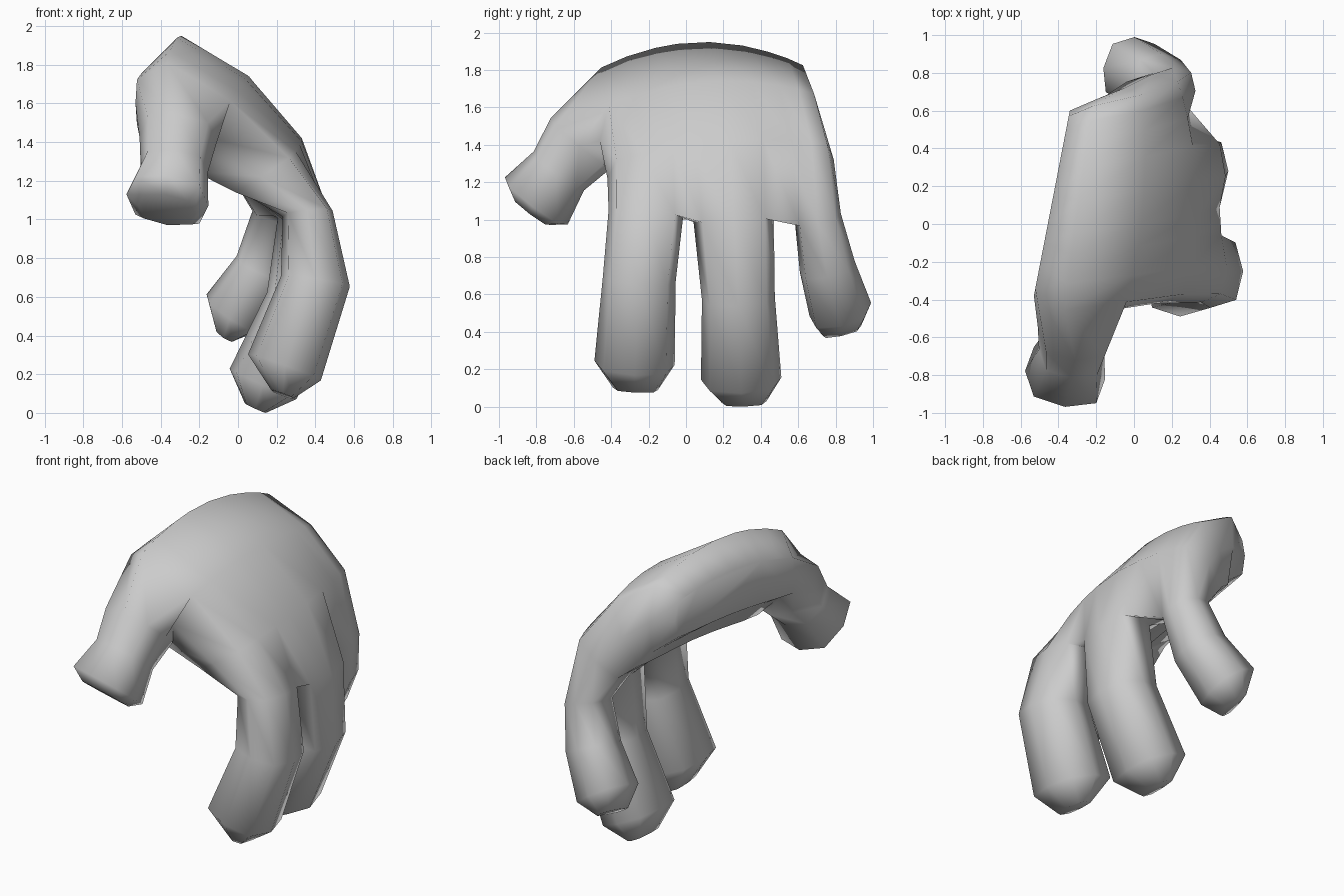
import bpy, bmesh
from math import sin, cos, pi, radians
from mathutils import Vector as V

if "Cube" in bpy.data.objects:
    bpy.data.objects.remove(bpy.data.objects["Cube"])

bm = bmesh.new()


def add_ring(points):
    return [bm.verts.new(p) for p in points]


def bridge(a, b, skip=()):
    n = len(a)
    for i in range(n):
        if i not in skip:
            j = (i + 1) % n
            bm.faces.new((a[i], a[j], b[j], b[i]))


def palm_ring(a, b, angle, half, arch):
    """Arched slab section with three columns above and below each finger."""
    a, b = V(a), V(b)
    n = V((cos(radians(angle)), 0, sin(radians(angle))))
    cols = [.04, .16, .29, .39, .54, .69, .81, .90, .97]
    section = [(0, 0)] + [(t, 1) for t in cols] + [(1, 0)] + [(t, -1) for t in cols[::-1]]
    return add_ring([a.lerp(b, t) + n * (arch * sin(pi * t)
                     + half * s * (.72 + .28 * sin(pi * t) ** .5)) for t, s in section])


def digit(path, side):
    """Eight-sided digit; path rows are x, y, z, half width, half thickness."""
    c, s = .78, .78
    shape = [(-1, 0), (-c, s), (0, 1), (c, s), (1, 0), (c, -s), (0, -1), (-c, -s)]
    pts = [V(p[:3]) for p in path]
    rings = []
    for i, p in enumerate(path):
        t = (pts[min(i + 1, len(pts) - 1)] - pts[max(i - 1, 0)]).normalized()
        if i >= len(pts) - 2:
            t = (pts[-2] - pts[-3]).normalized()
        w = (V(side) - t * t.dot(V(side))).normalized()
        d = t.cross(w)
        rings.append(add_ring([pts[i] + w * (u * p[3]) + d * (v * p[4]) for u, v in shape]))
    for a, b in zip(rings, rings[1:]):
        bridge(a, b)
    bm.faces.new(rings[-1])
    return rings[0]


# Palm, from the blunt wrist end towards the knuckles
palm = [
    palm_ring((-.53, -.38, 1.60), (-.34, .60, 1.62), 90, .14, .05),
    palm_ring((-.36, -.50, 1.58), (-.20, .66, 1.60), 93, .27, .09),
    palm_ring((-.14, -.46, 1.42), (-.05, .72, 1.49), 63, .25, .07),
    palm_ring((.12, -.42, 1.22), (.09, .79, 1.32), 33, .20, .07),
]

# Fingers, rooted at the knuckles
index = digit([
    (.36, -.215, 1.03, .20, .13), (.40, -.25, .68, .195, .18),
    (.24, -.275, .235, .215, .20), (.23, -.27, .095, .12, .06)], (0, 1, 0))
middle = digit([
    (.345, .255, 1.00, .215, .14), (.325, .28, .58, .195, .18),
    (.13, .295, .15, .215, .19), (.09, .31, .025, .12, .06)], (0, 1, 0))
little = digit([
    (.20, .705, 1.01, .125, .13), (.13, .755, .75, .15, .15),
    (-.02, .825, .52, .17, .17), (-.06, .83, .41, .11, .06)], (0, 1, 0))
knuckles = ([index[0]] + index[1:4] + middle[1:4] + little[1:4] + [little[4]]
            + little[5:8] + middle[5:8] + index[5:8])
palm.append(knuckles)

# Palm skin, leaving an opening for the thumb
bm.faces.new(palm[0])
for k in range(4):
    bridge(palm[k], palm[k + 1], (0, 19) if k < 2 else ())
# Webs between the fingers
for a, b in ((index, middle), (middle, little)):
    bm.faces.new((a[3], b[1], b[0], a[4]))
    bm.faces.new((a[4], b[0], b[7], a[5]))

# Thumb, joined to the opening in the best-matching order
root = digit([
    (-.31, -.56, 1.41, .20, .21), (-.33, -.68, 1.26, .175, .17),
    (-.365, -.80, 1.10, .215, .21), (-.37, -.82, 1.05, .15, .13)], (1, 0, 0))
r0, r1, r2 = palm[:3]
opening = [r0[0], r0[1], r1[1], r2[1], r2[0], r2[19], r1[19], r0[19]]
orders = [o[k:] + o[:k] for o in (root, root[::-1]) for k in range(8)]
best = min(orders, key=lambda o: sum((p.co - q.co).length for p, q in zip(o, opening)))
bridge(opening, best)

# Finish the single hand surface
bmesh.ops.delete(bm, geom=[v for v in bm.verts if not v.link_faces], context='VERTS')
bmesh.ops.recalc_face_normals(bm, faces=bm.faces)
mesh = bpy.data.meshes.new("hand")
bm.to_mesh(mesh)
bm.free()
mesh.shade_smooth()
bpy.context.collection.objects.link(bpy.data.objects.new("hand", mesh))
